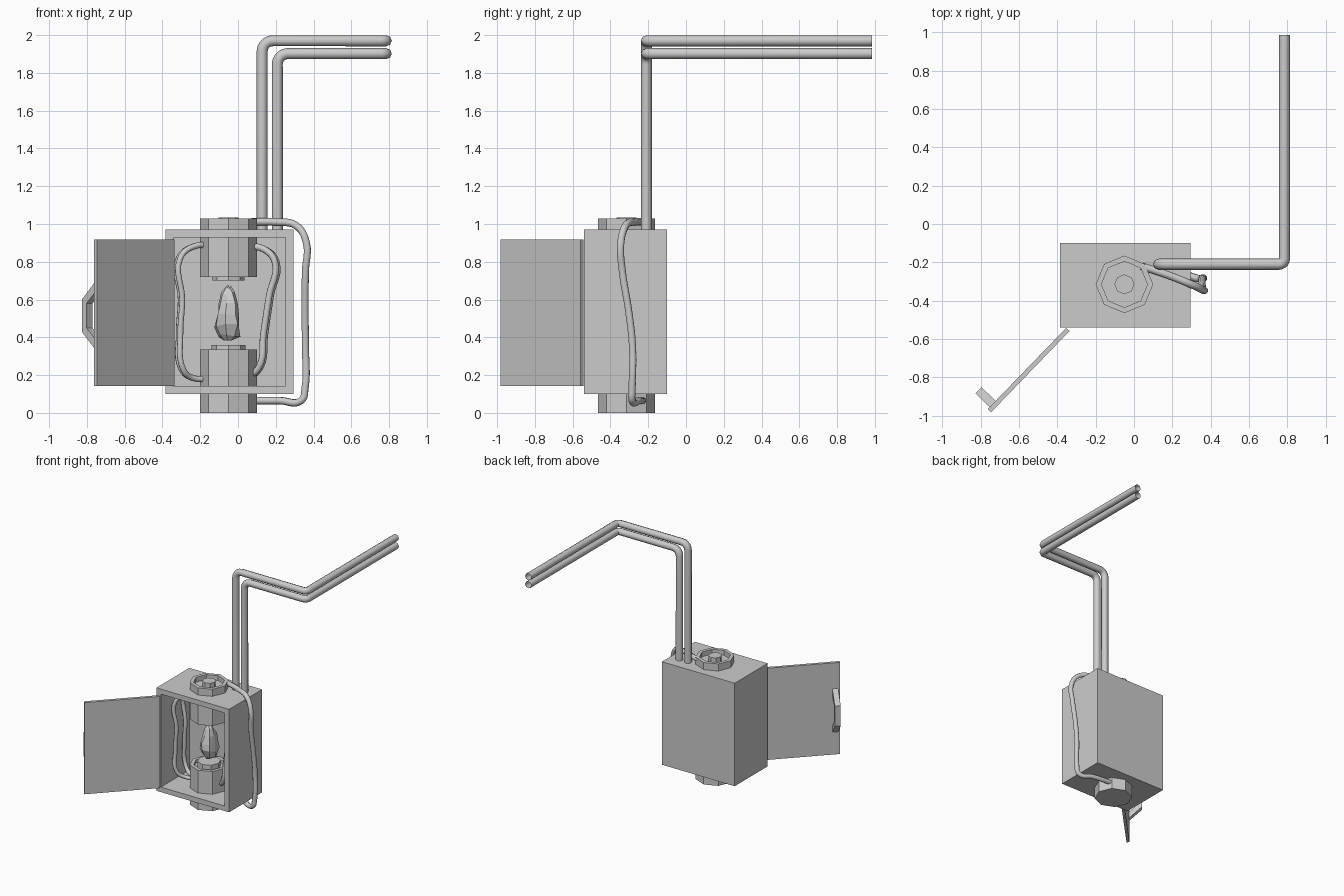
import bpy, bmesh, math, random
from mathutils import Vector, Matrix

if "Cube" in bpy.data.objects:
    bpy.data.objects.remove(bpy.data.objects["Cube"])

random.seed(4)
grey = bpy.data.materials.new("plain_grey")
grey.diffuse_color = (0.6, 0.6, 0.6, 1)
grey.use_nodes = True
grey.node_tree.nodes["Principled BSDF"].inputs["Base Color"].default_value = grey.diffuse_color
CX, CY = -0.05, -0.315


def finish(name, bm, smooth=False):
    bmesh.ops.recalc_face_normals(bm, faces=bm.faces)
    me = bpy.data.meshes.new(name)
    bm.to_mesh(me)
    bm.free()
    me.materials.append(grey)
    ob = bpy.data.objects.new(name, me)
    bpy.context.collection.objects.link(ob)
    return ob


def add_box(bm, lo, hi):
    size = [b - a for a, b in zip(lo, hi)]
    mid = [(a + b) / 2 for a, b in zip(lo, hi)]
    m = Matrix.Translation(mid) @ Matrix.Diagonal((*size, 1))
    return bmesh.ops.create_cube(bm, size=1, matrix=m)["verts"]


def lathe(name, profile, n, jitter=0.0):
    """Closed stack of n-sided rings (radius, z) around the lamp axis."""
    bm = bmesh.new()
    rings = []
    for r, z in profile:
        ring = []
        for i in range(n):
            a = 2 * math.pi * i / n
            q = r * (1 + random.uniform(-jitter, jitter))
            dz = random.uniform(-jitter, jitter) * 0.05
            ring.append(bm.verts.new((CX + q * math.cos(a), CY + q * math.sin(a), z + dz)))
        rings.append(ring)
    for a, b in zip(rings, rings[1:]):
        for i in range(n):
            j = (i + 1) % n
            bm.faces.new((a[i], a[j], b[j], b[i]))
    bm.faces.new(rings[0])
    bm.faces.new(rings[-1])
    return finish(name, bm)


def tube(name, pts, radius, kind="POLY", caps=False):
    cu = bpy.data.curves.new(name, "CURVE")
    cu.dimensions = "3D"
    cu.bevel_depth = radius
    cu.bevel_resolution = 2
    cu.use_fill_caps = caps
    cu.resolution_u = 6
    if kind == "POLY":
        sp = cu.splines.new("POLY")
        sp.points.add(len(pts) - 1)
        for p, c in zip(sp.points, pts):
            p.co = (*c, 1)
    else:
        sp = cu.splines.new("BEZIER")
        sp.bezier_points.add(len(pts) - 1)
        for p, c in zip(sp.bezier_points, pts):
            p.co = c
            p.handle_left_type = p.handle_right_type = "AUTO"
    cu.materials.append(grey)
    ob = bpy.data.objects.new(name, cu)
    bpy.context.collection.objects.link(ob)
    bpy.ops.object.select_all(action="DESELECT")
    ob.select_set(True)
    bpy.context.view_layer.objects.active = ob
    bpy.ops.object.convert(target="MESH")
    bpy.ops.object.shade_smooth_by_angle(angle=math.radians(50))


def rounded(pts, radius, steps=5):
    """Replace inner corners of a path with short arcs."""
    pts = [Vector(p) for p in pts]
    out = [pts[0]]
    for a, b, c in zip(pts, pts[1:], pts[2:]):
        p, q = b + (a - b).normalized() * radius, b + (c - b).normalized() * radius
        centre = p + q - b
        for i in range(steps + 1):
            t = i / steps * math.pi / 2
            out.append(centre + (p - centre) * math.cos(t) + (q - centre) * math.sin(t))
    return out + [pts[-1]]


# Cabinet: box with an inset front face pushed inward
bm = bmesh.new()
add_box(bm, (-0.385, -0.54, 0.10), (0.295, -0.10, 0.97))
bm.normal_update()
front = min(bm.faces, key=lambda f: f.calc_center_median().y)
bmesh.ops.inset_region(bm, faces=[front], thickness=0.06)
inner = bmesh.ops.extrude_face_region(bm, geom=[front])
bmesh.ops.translate(bm, vec=(0, 0.38, 0),
                    verts=[v for v in inner["geom"] if isinstance(v, bmesh.types.BMVert)])
if front.is_valid:
    bm.faces.remove(front)
for v in bm.verts:      # slightly wider rim at top and bottom
    if abs(v.co.z - 0.16) < 0.005:
        v.co.z = 0.17
    elif abs(v.co.z - 0.91) < 0.005:
        v.co.z = 0.90
finish("cabinet", bm)

# Door and handle, modelled along local x then swung open
swing = Matrix.Translation((-0.345, -0.55, 0)) @ Matrix.Rotation(math.radians(226), 4, "Z")
bm = bmesh.new()
add_box(bm, (0, -0.012, 0.143), (0.59, 0.012, 0.917))
bmesh.ops.transform(bm, matrix=swing, verts=bm.verts)
finish("door", bm)

bm = bmesh.new()
outer = [(0.0, 0.33), (0.105, 0.43), (0.105, 0.60), (0.0, 0.70)]
inside = [(0.0, 0.385), (0.07, 0.45), (0.07, 0.58), (0.0, 0.645)]
rows = [[bm.verts.new((x, -0.01 - d, z)) for d, z in path]
        for x in (0.53, 0.575) for path in (outer, inside)]
o0, i0, o1, i1 = rows
for k in range(3):
    for a, b in ((o0, i0), (i0, i1), (i1, o1), (o1, o0)):
        bm.faces.new((a[k], a[k + 1], b[k + 1], b[k]))
for k in (0, 3):
    bm.faces.new((o0[k], i0[k], i1[k], o1[k]))
bmesh.ops.transform(bm, matrix=swing, verts=bm.verts)
finish("door_handle", bm)

# Eight-sided sockets with recessed ends
lathe("upper_socket", [(0.085, 0.70), (0.085, 0.745), (0.12, 0.745), (0.12, 0.72), (0.15, 0.72),
                       (0.15, 1.03), (0.12, 1.03), (0.12, 0.99), (0.052, 0.99), (0.052, 1.035)], 8)
lathe("lower_socket", [(0.15, 0), (0.15, 0.335), (0.12, 0.335), (0.12, 0.31),
                       (0.09, 0.31), (0.09, 0.36)], 8)

# Rough crystal floating between the sockets
lathe("crystal", [(0.025, 0.39), (0.055, 0.41), (0.07, 0.46), (0.066, 0.52),
                  (0.052, 0.58), (0.035, 0.63), (0.01, 0.668)], 7, 0.22)

# Two parallel conduits
for name, x, z in (("tall_pipe", 0.128, 1.97), ("short_pipe", 0.208, 1.902)):
    path = [(x, -0.21, 0.95), (x, -0.21, z), (0.785, -0.21, z), (0.785, 0.985, z)]
    first = rounded(path[:3], 0.055)
    tail = rounded(path[1:], 0.03)
    tube(name, first[:-1] + tail[1:], 0.029)

# Cable outside the cabinet linking both sockets
tube("outer_cable", [(0.04, -0.22, 1.01), (0.20, -0.275, 1.01), (0.31, -0.32, 0.99),
                     (0.362, -0.345, 0.90), (0.357, -0.337, 0.75), (0.355, -0.305, 0.55),
                     (0.357, -0.283, 0.35), (0.355, -0.285, 0.13), (0.335, -0.285, 0.065),
                     (0.22, -0.25, 0.065), (0.04, -0.23, 0.065)], 0.02, "BEZIER", True)

# Loose cables inside, sockets joined on the left and right
for i, (y, dx) in enumerate(((-0.40, 0.0), (-0.27, -0.008))):
    tube(f"left_cable_{i + 1}", [(-0.12, CY, 0.88), (-0.22, (y + CY) / 2, 0.885),
                                 (-0.305 + dx, y, 0.82), (-0.295 + dx, y, 0.60),
                                 (-0.305 + dx, y, 0.42), (-0.29 + dx, y, 0.23),
                                 (-0.24, (y + CY) / 2, 0.185), (-0.12, CY, 0.185)],
         0.016, "BEZIER", True)
for i, (y, dx) in enumerate(((-0.36, 0.0), (-0.24, 0.008))):
    tube(f"right_cable_{i + 1}", [(0.04, CY, 0.88), (0.13, (y + CY) / 2, 0.87),
                                  (0.195 + dx, y, 0.80), (0.165 + dx, y, 0.62),
                                  (0.135 + dx, y, 0.42), (0.11 + dx, y, 0.24),
                                  (0.04, CY, 0.185)], 0.018, "BEZIER", True)
